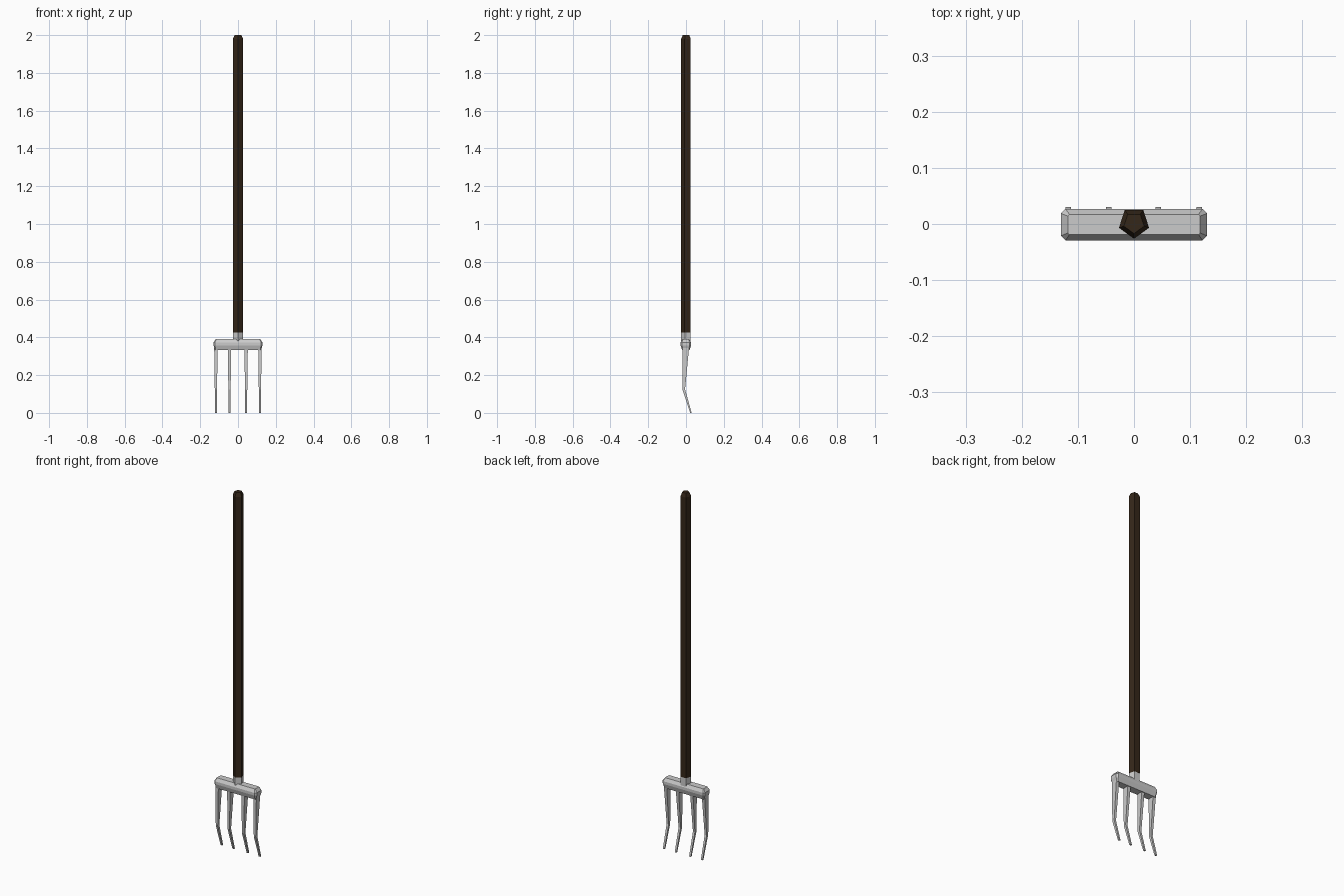
import bpy, math

if "Cube" in bpy.data.objects:
    bpy.data.objects.remove(bpy.data.objects["Cube"])


def material(name, color):
    m = bpy.data.materials.new(name)
    m.diffuse_color = color
    m.use_nodes = True
    m.node_tree.nodes["Principled BSDF"].inputs["Base Color"].default_value = m.diffuse_color
    return m


def loft(name, rings, mat=None):
    """Join equal-sized rings of points into a closed flat-shaded solid."""
    n = len(rings[0])
    verts = [p for r in rings for p in r]
    faces = [tuple(reversed(range(n)))]
    for k in range(len(rings) - 1):
        a, b = k * n, (k + 1) * n
        faces += [(a + i, a + (i + 1) % n, b + (i + 1) % n, b + i) for i in range(n)]
    faces.append(tuple(range(len(verts) - n, len(verts))))
    me = bpy.data.meshes.new(name)
    me.from_pydata(verts, [], faces)
    ob = bpy.data.objects.new(name, me)
    bpy.context.collection.objects.link(ob)
    if mat:
        me.materials.append(mat)
    return ob


def pentagon(r, z):
    return [(r * math.cos(a), 0.002 + r * math.sin(a), z)
            for a in (-math.pi / 2 + i * math.tau / 5 for i in range(5))]


def rect(cx, cy, hx, hy, z):
    return [(cx - hx, cy - hy, z), (cx + hx, cy - hy, z),
            (cx + hx, cy + hy, z), (cx - hx, cy + hy, z)]


def octagon(hx, hy, c, z):
    return [(x, y - 0.001, z) for x, y in (
        (-hx + c, -hy), (hx - c, -hy), (hx, -hy + c), (hx, hy - c),
        (hx - c, hy), (-hx + c, hy), (-hx, hy - c), (-hx, -hy + c))]


wood = material("dark_wood", (0.035, 0.02, 0.01, 1))

# Five-sided handle with a chamfered end
loft("handle", [pentagon(0.0282, 0.425), pentagon(0.0282, 1.98), pentagon(0.019, 2.0)], wood)

# Metal collar between handle and head
loft("collar", [pentagon(0.0275, 0.37), pentagon(0.0275, 0.428)])

# Head bar with chamfered top and corners
loft("head_bar", [octagon(0.122, 0.02, 0.004, 0.333), octagon(0.13, 0.028, 0.008, 0.358),
                  octagon(0.13, 0.028, 0.008, 0.373), octagon(0.118, 0.018, 0.003, 0.39)])

# Four tapered tines, bent backward at the tips
for x in (-0.117, -0.045, 0.043, 0.116):
    loft("tine", [rect(x, 0.026, 0.005, 0.004, 0.0), rect(x, -0.012, 0.006, 0.007, 0.125),
                  rect(x, -0.001, 0.009, 0.017, 0.345)])
